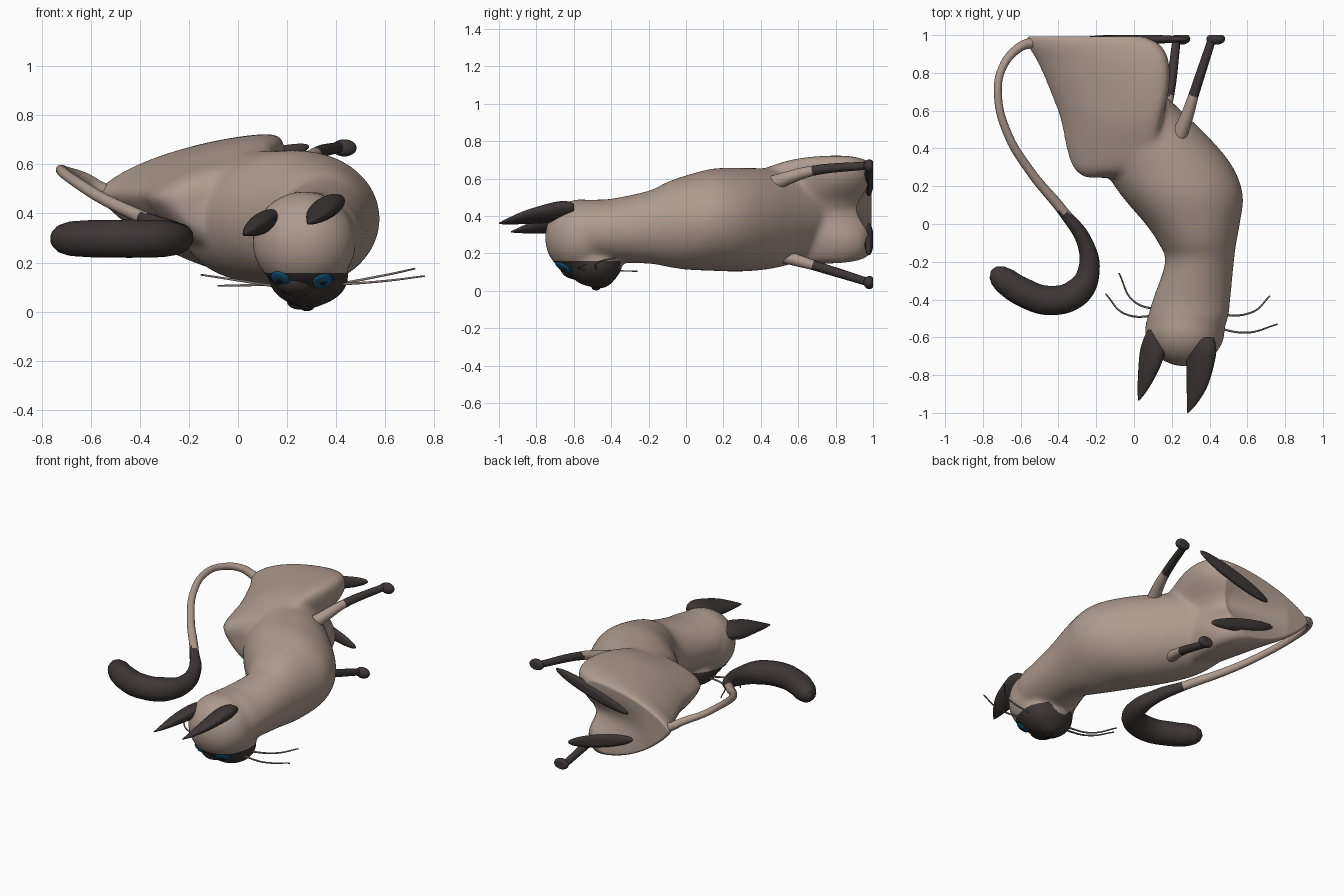
import bpy, bmesh, math
from mathutils import Vector, Matrix

if "Cube" in bpy.data.objects:
    bpy.data.objects.remove(bpy.data.objects["Cube"])


def material(name, rgb):
    m = bpy.data.materials.new(name)
    m.diffuse_color = (*rgb, 1)
    m.use_nodes = True
    m.node_tree.nodes["Principled BSDF"].inputs["Base Color"].default_value = m.diffuse_color
    return m


FUR = material("tan fur", (0.42, 0.325, 0.275))
DARK = material("dark brown points", (0.047, 0.038, 0.037))
BLUE = material("blue iris", (0.01, 0.1, 0.22))
BLACK = material("black pupil", (0.014, 0.012, 0.012))
GREY = material("whisker grey", (0.22, 0.18, 0.16))


def add_object(name, mesh, mats):
    ob = bpy.data.objects.new(name, mesh)
    bpy.context.collection.objects.link(ob)
    mesh.materials.clear()
    for m in mats:
        mesh.materials.append(m)
    return ob


def paint(ob, rule=None):
    """Second material on faces whose centre meets the rule; smooth everything."""
    for p in ob.data.polygons:
        p.material_index = 1 if rule and rule(p.center) else 0
        p.use_smooth = True


def bake(ob):
    """Replace an object by its evaluated mesh."""
    deps = bpy.context.evaluated_depsgraph_get()
    mesh = bpy.data.meshes.new_from_object(ob.evaluated_get(deps))
    name, mats = ob.name, list(ob.data.materials)
    bpy.data.objects.remove(ob)
    return add_object(name, mesh, mats)


def resample(rows, steps=5):
    """Catmull-Rom in-betweens for a list of section tuples."""
    p = [Vector(r) for r in [rows[0], *rows, rows[-1]]]
    out = []
    for i in range(1, len(p) - 2):
        a, b, c, d = p[i - 1:i + 3]
        for s in range(steps):
            t = s / steps
            out.append(0.5 * (2 * b + (c - a) * t + (2 * a - 5 * b + 4 * c - d) * t * t
                              + (3 * b - a - 3 * c + d) * t ** 3))
    return out + [p[-1]]


def oval(y, t, rx, rz):
    return rx * math.cos(t), rz * math.sin(t)


def ear_oval(y, t, rx, rz):
    dx = rx * math.cos(t)
    return dx, rz * math.sin(t) + dx * 0.35


def hips(y, t, rx, rz):
    """Pointed at the tail, blunt thighs in front with a hollow between them."""
    u = (1 + math.cos(t)) / 2
    w = math.sin(math.pi / 2 * u ** 0.74) * math.sqrt(max(0, 1 - u ** 30))
    dz = math.copysign(w, math.sin(t)) * rz
    hollow = 0.13 * min(1, max(0, (y - 0.55) / 0.4))
    dx = rx * math.cos(t) - hollow * u ** 3 * math.exp(-(dz / 0.11) ** 2)
    return dx + 0.2 * u * (dz - 0.23), dz + 0.045 * (1 - u) ** 2


def loft(bm, sections, shape=oval, n=48):
    """Rings along y from (y, cx, cz, rx, rz)."""
    rings = []
    for y, cx, cz, rx, rz in resample(sections):
        ring = []
        for i in range(n):
            dx, dz = shape(y, 2 * math.pi * i / n, rx, rz)
            ring.append(bm.verts.new((cx + dx, y, cz + dz)))
        rings.append(ring)
    for a, b in zip(rings, rings[1:]):
        for i in range(n):
            j = (i + 1) % n
            bm.faces.new((a[i], a[j], b[j], b[i]))
    bm.faces.new(rings[0][::-1])
    bm.faces.new(rings[-1])


def ball(bm, centre, radii, rot=Matrix()):
    mat = Matrix.Translation(centre) @ rot @ Matrix.Diagonal((*radii, 1))
    bmesh.ops.create_uvsphere(bm, u_segments=32, v_segments=20, radius=1, matrix=mat)
    for v in bm.verts:
        v.co.y = min(v.co.y, 1.0)


def finish(bm, name, mats):
    bmesh.ops.recalc_face_normals(bm, faces=bm.faces)
    mesh = bpy.data.meshes.new(name)
    bm.to_mesh(mesh)
    bm.free()
    return add_object(name, mesh, mats)


def tube(name, points, mats, rule=None, sides=5):
    """Smooth tube through (x, y, z, radius) points."""
    cu = bpy.data.curves.new(name, 'CURVE')
    cu.dimensions = '3D'
    cu.bevel_depth = 1
    cu.bevel_resolution = sides
    cu.resolution_u = 10
    cu.use_fill_caps = True
    sp = cu.splines.new('BEZIER')
    sp.bezier_points.add(len(points) - 1)
    for bp, (x, y, z, r) in zip(sp.bezier_points, points):
        bp.co, bp.radius = (x, y, z), r
        bp.handle_left_type = bp.handle_right_type = 'AUTO'
    ob = bpy.data.objects.new(name, cu)
    bpy.context.collection.objects.link(ob)
    bpy.context.view_layer.update()
    mesh = bpy.data.meshes.new_from_object(
        ob.evaluated_get(bpy.context.evaluated_depsgraph_get()))
    bpy.data.objects.remove(ob)
    paint(add_object(name, mesh, mats), rule)


# Body: neck and chest, seated haunches, head and muzzle fused into one skin
bm = bmesh.new()
loft(bm, [(-0.60, 0.27, 0.30, 0.19, 0.17), (-0.50, 0.285, 0.315, 0.212, 0.172),
          (-0.40, 0.305, 0.32, 0.205, 0.172), (-0.20, 0.347, 0.34, 0.182, 0.195),
          (-0.10, 0.335, 0.355, 0.207, 0.227), (0.0, 0.31, 0.365, 0.25, 0.252),
          (0.15, 0.255, 0.38, 0.322, 0.274), (0.30, 0.18, 0.38, 0.345, 0.277),
          (0.45, 0.085, 0.385, 0.32, 0.268), (0.60, 0.0, 0.395, 0.25, 0.24),
          (0.80, -0.10, 0.42, 0.14, 0.18)])
loft(bm, [(0.245, -0.17, 0.42, 0.09, 0.08), (0.29, -0.13, 0.42, 0.19, 0.17),
          (0.40, -0.11, 0.42, 0.25, 0.23), (0.55, -0.11, 0.43, 0.28, 0.272),
          (0.70, -0.12, 0.432, 0.325, 0.292), (0.85, -0.15, 0.435, 0.36, 0.292),
          (0.95, -0.20, 0.437, 0.368, 0.272), (1.0, -0.25, 0.44, 0.32, 0.235)], hips, 96)
ball(bm, (0.27, -0.56, 0.285), (0.212, 0.195, 0.205))
ball(bm, (0.287, -0.49, 0.145), (0.165, 0.15, 0.125))
ball(bm, (0.282, -0.465, 0.09), (0.10, 0.09, 0.08))
body = finish(bm, "body", [FUR, DARK])
rm = body.modifiers.new("fuse", 'REMESH')
rm.mode, rm.voxel_size = 'VOXEL', 0.0105
sm = body.modifiers.new("soften", 'SMOOTH')
sm.factor, sm.iterations = 0.5, 30
body = bake(body)
# cut a clean edge for the dark face mask, hollow the seat between the thighs
MASK_Z = 0.158
bm = bmesh.new()
bm.from_mesh(body.data)
bmesh.ops.bisect_plane(bm, geom=bm.verts[:] + bm.edges[:] + bm.faces[:],
                       plane_co=(0, 0, MASK_Z), plane_no=(0, 0, 1))
for v in bm.verts:
    x, y, z = v.co
    if y > 0.85:
        ramp = min(1, max(0, (x + 0.4) / 0.4))
        v.co.y = min(y, 0.993 - 0.08 * ramp * math.exp(-((z - 0.435) / 0.11) ** 2))
bm.to_mesh(body.data)
bm.free()
paint(body, lambda c: c.z < MASK_Z and c.y < -0.35)

# Dark nose bridge and nose tip
bm = bmesh.new()
ball(bm, (0.24, -0.585, 0.13), (0.09, 0.09, 0.07))
paint(finish(bm, "nose_bridge", [DARK]))
bm = bmesh.new()
ball(bm, (0.28, -0.48, 0.02), (0.03, 0.025, 0.018))
paint(finish(bm, "nose", [BLACK]))

# Eyes: flattened iris with a pupil, seated on the face
for side, x in (("left", 0.15), ("right", 0.36)):
    hit, pos, nor, _ = body.closest_point_on_mesh((x, -0.68, 0.09))
    rot = Vector((0, 0, 1)).rotation_difference(nor).to_matrix().to_4x4()
    for part, r, h, mat in (("iris", 0.05, 0.012, BLUE), ("pupil", 0.024, 0.016, BLACK)):
        bm = bmesh.new()
        ball(bm, pos, (r, r * 0.85, h), rot)
        paint(finish(bm, side + "_" + part, [mat]))

# Ears: flat curved cones
EARS = {
    "right_ear": [(-0.60, 0.375, 0.43, 0.045, 0.03), (-0.63, 0.363, 0.428, 0.068, 0.044),
                  (-0.70, 0.356, 0.42, 0.077, 0.048), (-0.85, 0.336, 0.395, 0.057, 0.032),
                  (-0.95, 0.307, 0.372, 0.027, 0.015), (-1.0, 0.285, 0.36, 0.003, 0.003)],
    "left_ear": [(-0.56, 0.10, 0.37, 0.025, 0.025), (-0.60, 0.108, 0.37, 0.054, 0.04),
                 (-0.67, 0.10, 0.362, 0.068, 0.047), (-0.78, 0.075, 0.348, 0.053, 0.036),
                 (-0.88, 0.045, 0.326, 0.026, 0.016), (-0.935, 0.025, 0.315, 0.003, 0.003)],
}
for name, rows in EARS.items():
    bm = bmesh.new()
    loft(bm, rows, ear_oval, 28)
    paint(finish(bm, name, [DARK]))

# Tail: thin tan root, thick dark end
tube("tail", [(-0.40, 0.945, 0.455, 0.02), (-0.545, 0.957, 0.495, 0.028),
              (-0.62, 0.925, 0.54, 0.024),
              (-0.70, 0.82, 0.57, 0.021), (-0.72, 0.68, 0.575, 0.021),
              (-0.67, 0.48, 0.535, 0.022), (-0.55, 0.28, 0.46, 0.024),
              (-0.37, 0.06, 0.375, 0.028), (-0.26, -0.10, 0.325, 0.042),
              (-0.24, -0.25, 0.30, 0.058), (-0.30, -0.36, 0.297, 0.075),
              (-0.44, -0.405, 0.297, 0.078), (-0.60, -0.355, 0.297, 0.076),
              (-0.68, -0.302, 0.297, 0.071), (-0.72, -0.272, 0.297, 0.058),
              (-0.745, -0.255, 0.297, 0.037), (-0.757, -0.248, 0.297, 0.005)],
     [FUR, DARK], lambda c: c.y < 0.06, sides=6)

# Front legs with dark lower halves and paws
LEGS = (("left", (0.24, 0.47, 0.575), (0.28, 0.57, 0.612), (0.315, 0.68, 0.642), (0.41, 0.97, 0.67)),
        ("right", (0.13, 0.47, 0.20), (0.155, 0.57, 0.17), (0.185, 0.68, 0.137), (0.225, 0.97, 0.047)))
for side, top, knee, mid, low in LEGS:
    tube("front_leg_" + side, [(*top, 0.042), (*knee, 0.034), (*mid, 0.027), (*low, 0.022)],
         [FUR, DARK], lambda c: c.y > 0.68)
    bm = bmesh.new()
    ball(bm, (low[0] + 0.023, 0.98, low[2] - 0.003), (0.05, 0.031, 0.035))
    paint(finish(bm, "front_paw_" + side, [DARK]))

# Hind feet: long flat pads under the haunches
for side, a, b in (("left", (-0.25, 0.515), (0.29, 0.675)), ("right", (-0.29, 0.35), (0.20, 0.20))):
    dx, dz = b[0] - a[0], b[1] - a[1]
    bm = bmesh.new()
    ball(bm, ((a[0] + b[0]) / 2, 0.978, (a[1] + b[1]) / 2),
         (math.hypot(dx, dz) / 2, 0.025, 0.042), Matrix.Rotation(-math.atan2(dz, dx), 4, 'Y'))
    paint(finish(bm, "hind_foot_" + side, [DARK]))

# Whiskers: two fine hairs per cheek
WHISKERS = [
    [(0.17, -0.46, 0.11), (0.0, -0.41, 0.107), (-0.08, -0.26, 0.105)],
    [(0.17, -0.48, 0.10), (-0.05, -0.475, 0.135), (-0.15, -0.37, 0.15)],
    [(0.40, -0.48, 0.11), (0.63, -0.465, 0.155), (0.72, -0.38, 0.175)],
    [(0.40, -0.54, 0.11), (0.60, -0.575, 0.125), (0.76, -0.53, 0.145)],
]
for i, pts in enumerate(WHISKERS):
    tube("whisker_%d" % (i + 1), [(*p, r) for p, r in zip(pts, (0.006, 0.005, 0.004))],
         [GREY], sides=1)
